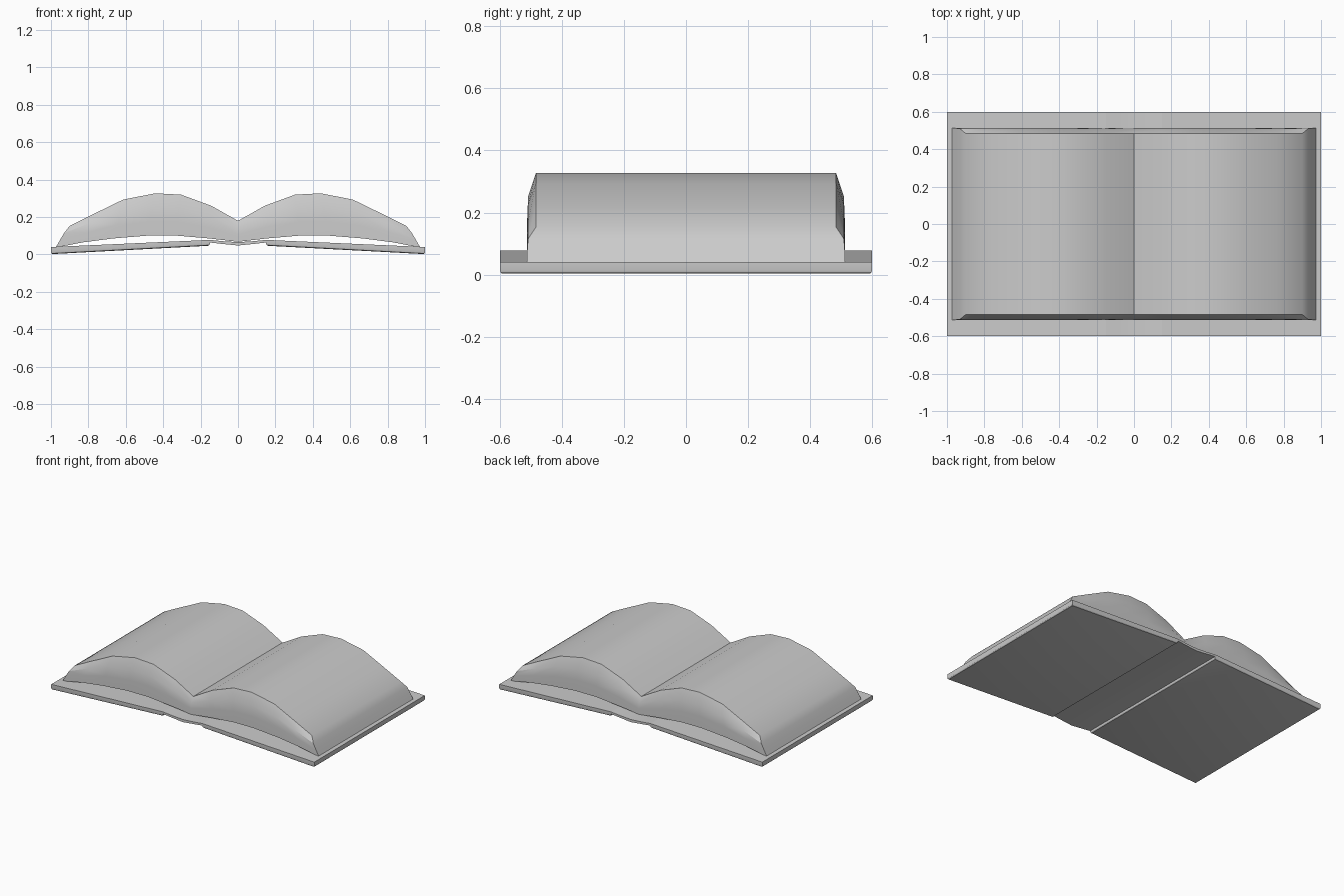
import bpy, bmesh

if "Cube" in bpy.data.objects:
    bpy.data.objects.remove(bpy.data.objects["Cube"])


def make_object(name, verts, faces, bevel_below=False):
    mesh = bpy.data.meshes.new(name)
    bm = bmesh.new()
    vs = [bm.verts.new(v) for v in verts]
    for f in faces:
        bm.faces.new([vs[i] for i in f])
    bmesh.ops.recalc_face_normals(bm, faces=bm.faces)
    if bevel_below:
        # round only the rim of the underside
        low = min(bm.faces, key=lambda f: f.normal.z)
        bmesh.ops.bevel(bm, geom=list(low.edges), offset=0.012, segments=3,
                        profile=0.5, affect='EDGES')
    bm.to_mesh(mesh)
    bm.free()
    obj = bpy.data.objects.new(name, mesh)
    bpy.context.collection.objects.link(obj)
    bpy.context.view_layer.objects.active = obj
    obj.select_set(True)
    bpy.ops.object.shade_smooth_by_angle(angle=0.5)
    obj.select_set(False)
    return obj


def extrude_profile(name, profile, half_depth, bevel_below=False):
    n = len(profile)
    verts = [(x, y, z) for y in (-half_depth, half_depth) for x, z in profile]
    faces = [list(range(n)), list(range(n, 2 * n))]
    faces += [(i, (i + 1) % n, (i + 1) % n + n, i + n) for i in range(n)]
    return make_object(name, verts, faces, bevel_below)


# cover boards, sloping down from the spine
for side, name in ((-1, "left_cover_board"), (1, "right_cover_board")):
    profile = [(0.15, 0.078), (1.0, 0.040), (1.0, 0.002), (0.15, 0.047)]
    extrude_profile(name, [(side * x, z) for x, z in profile], 0.6, True)

# flexible spine strip dipping in the middle
spine_half = [(0.0, 0.066, 0.048), (0.08, 0.071, 0.056), (0.15, 0.078, 0.064)]
spine = [(-x, t, b) for x, t, b in spine_half[:0:-1]] + spine_half
extrude_profile("spine", [(x, t) for x, t, b in spine] +
                [(x, b) for x, t, b in reversed(spine)], 0.6)

# page block: columns of (x, top z, bottom z), lofted through flared rows
page_half = [(0.0, 0.18, 0.068), (0.144, 0.261, 0.086), (0.305, 0.32, 0.101),
             (0.444, 0.327, 0.101), (0.615, 0.293, 0.086),
             (0.765, 0.22, 0.065), (0.90, 0.153, 0.037)]
columns = [(-x, t, b) for x, t, b in page_half[:0:-1]] + page_half
rows = [(0.0, 1.0, 0.484), (0.33, 1.033, 0.509),
        (0.66, 1.058, 0.512), (1.0, 1.083, 0.513)]
n = len(columns)
verts = []
for drop, spread, depth in rows:
    for y in (-depth, depth):
        verts += [(x * spread, y, t + (b - t) * drop) for x, t, b in columns]
faces = []
last = (len(rows) - 1) * 2 * n
for i in range(n - 1):
    for base in (0, last):
        faces.append((base + i, base + i + 1, base + n + i + 1, base + n + i))
for r in range(len(rows) - 1):
    a, c = r * 2 * n, (r + 1) * 2 * n
    for s in (0, n):
        faces += [(a + s + i, a + s + i + 1, c + s + i + 1, c + s + i)
                  for i in range(n - 1)]
    for i in (0, n - 1):
        faces.append((a + i, a + n + i, c + n + i, c + i))
pages = make_object("pages", verts, faces)
